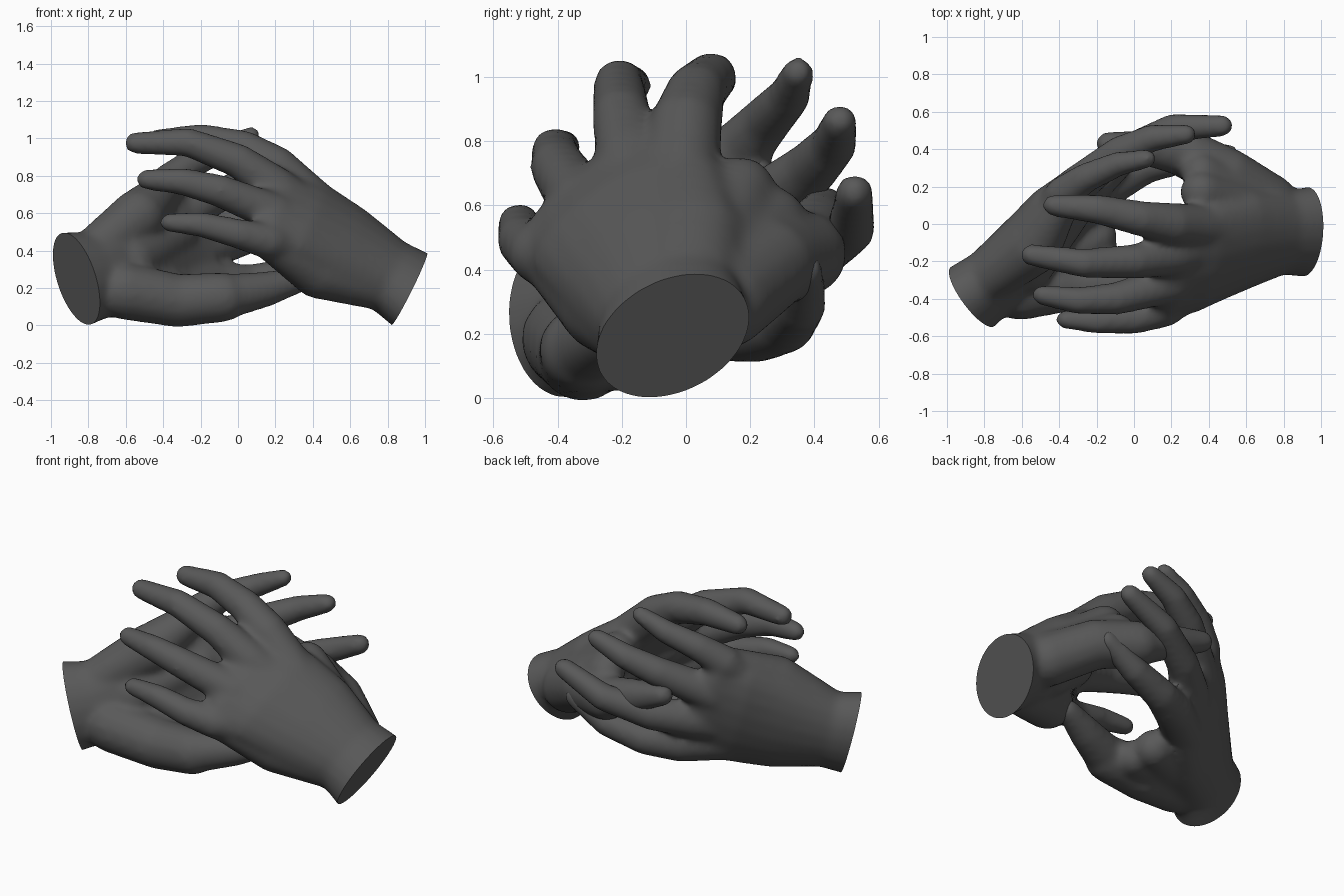
import bpy, bmesh, math
from mathutils import Vector, Matrix

if "Cube" in bpy.data.objects:
    bpy.data.objects.remove(bpy.data.objects["Cube"])

skin = bpy.data.materials.new("dark_grey")
skin.diffuse_color = (0.1, 0.1, 0.1, 1)
skin.use_nodes = True
skin.node_tree.nodes["Principled BSDF"].inputs["Base Color"].default_value = skin.diffuse_color


def frame(wrist, index, middle, pinky, side):
    """Hand frame: x along the hand, y to the thumb side, z out of the palm."""
    w, i, m, p = map(Vector, (wrist, index, middle, pinky))
    e1 = (m - w).normalized()
    e2 = (i - p) - (i - p).dot(e1) * e1
    e2.normalize()
    e3 = e1.cross(e2) * side
    rot = Matrix((e1, e2, e3)).transposed().to_4x4()
    return Matrix.Translation(w) @ rot


def loft(bm, rings):
    """Closed skin over a list of vertex rings."""
    rows = [[bm.verts.new(p) for p in r] for r in rings]
    n = len(rows[0])
    for a, b in zip(rows, rows[1:]):
        for k in range(n):
            bm.faces.new((a[k], a[(k + 1) % n], b[(k + 1) % n], b[k]))
    bm.faces.new(rows[0][::-1])
    bm.faces.new(rows[-1])


def ellipse(c, a, b, ra, rb, n=20):
    return [c + a * ra * math.cos(t) + b * rb * math.sin(t)
            for t in (2 * math.pi * k / n for k in range(n))]


def tube(bm, path, radii):
    """Round tapered limb with rounded ends."""
    pts = [(Vector(p), r) for p, r in zip(path, radii)]
    d0 = (pts[0][0] - pts[1][0]).normalized()
    d1 = (pts[-1][0] - pts[-2][0]).normalized()
    dome = [(math.sin(a), math.cos(a)) for a in (1.3, 0.85, 0.4)]
    full = [(pts[0][0] + d0 * pts[0][1] * h, pts[0][1] * s) for h, s in dome]
    full += pts
    full += [(pts[-1][0] + d1 * pts[-1][1] * h, pts[-1][1] * s) for h, s in dome[::-1]]
    rings = []
    for k, (c, r) in enumerate(full):
        d = (full[min(k + 1, len(full) - 1)][0] - full[max(k - 1, 0)][0]).normalized()
        a = d.cross(Vector((0, 0, 1))).normalized()
        rings.append(ellipse(c, a, d.cross(a), r, r, 14))
    loft(bm, rings)


R = frame((.92, -.05, .2), (-.47, .10, 1.05), (-.58, -.16, .98), (-.40, -.50, .55), 1)
L = frame((-.87, -.38, .25), (.54, .40, .38), (.50, .53, .65), (.10, .33, 1.03), -1)

# palm sections: along, sideways, palmwards, half width, half thickness
palm = [(-.06, 0, .015, .27, .20), (.13, .01, .0, .24, .18), (.4, 0, -.04, .31, .18),
        (.65, -.04, -.10, .34, .15), (.84, -.06, -.13, .34, .11),
        (.94, -.02, -.135, .27, .08)]

# every finger shares one taper from palm to tip, scaled by its thickness
taper = (1, .94, .78, .66, .5)
fingers = {
    .122: [(.45, -.02, .62), (.2, 0, .85), (.03, .03, .95), (-.2, .08, 1), (-.43, .1, .99)],
    .120: [(.45, -.1, .55), (.2, -.17, .74), (0, -.2, .88), (-.27, -.21, .98), (-.55, -.165, .975)],
    .113: [(.45, -.2, .48), (.2, -.32, .6), (-.1, -.4, .72), (-.3, -.41, .77), (-.49, -.38, .78)],
    .104: [(.45, -.24, .4), (.16, -.46, .45), (0, -.51, .49), (-.2, -.52, .54), (-.37, -.51, .55)],
}

# thumb, heel of the palm and the web between thumb and index: base and tip radius
pads = [
    (.155, .135, [(.73, .11, .3), (.5, .265, .42), (.29, .37, .45)]),
    (.125, .065, [(.29, .37, .45), (.05, .41, .54), (-.14, .43, .60)]),
    (.12, .15, [(.8, -.13, .19), (.43, -.25, .29)]),
    (.15, .085, [(.43, -.25, .29), (.14, -.45, .45)]),
    (.14, .115, [(.72, .05, .36), (.36, .17, .64)]),
    (.14, .11, [(.7, .1, .34), (.36, .27, .55)]),
    (.14, .11, [(.6, -.05, .33), (.27, -.2, .56)]),
]


def make_hand(name, target):
    bm = bmesh.new()
    Y, Z = Vector((0, 1, 0)), Vector((0, 0, 1))
    loft(bm, [ellipse(Vector((u, v, w)), Y, Z, hv, hw) for u, v, w, hv, hw in palm])
    bm.transform(R)
    for size, path in fingers.items():
        tube(bm, path, [size * t for t in taper])
    for r0, r1, path in pads:
        n = len(path) - 1
        tube(bm, path, [r0 + (r1 - r0) * k / n for k in range(n + 1)])
    bm.transform(target @ R.inverted())
    bmesh.ops.recalc_face_normals(bm, faces=bm.faces)
    me = bpy.data.meshes.new(name)
    bm.to_mesh(me)
    bm.free()
    ob = bpy.data.objects.new(name, me)
    bpy.context.collection.objects.link(ob)
    bpy.context.view_layer.objects.active = ob
    ob.select_set(True)
    # fuse palm and fingers into one soft skin
    mod = ob.modifiers.new("fuse", 'REMESH')
    mod.mode, mod.voxel_size = 'VOXEL', 0.018
    bpy.ops.object.modifier_apply(modifier="fuse")
    mod = ob.modifiers.new("soften", 'SMOOTH')
    mod.factor, mod.iterations = 0.5, 14
    bpy.ops.object.modifier_apply(modifier="soften")
    # cut the wrist flat
    bm = bmesh.new()
    bm.from_mesh(ob.data)
    cut = bmesh.ops.bisect_plane(bm, geom=bm.verts[:] + bm.edges[:] + bm.faces[:],
                                 plane_co=target.translation,
                                 plane_no=-target.col[0].to_3d(), clear_outer=True)
    rim = [e for e in cut["geom_cut"] if isinstance(e, bmesh.types.BMEdge)]
    bmesh.ops.contextual_create(bm, geom=rim)
    bmesh.ops.recalc_face_normals(bm, faces=bm.faces)
    bm.to_mesh(ob.data)
    bm.free()
    ob.data.materials.clear()
    ob.data.materials.append(skin)
    bpy.ops.object.shade_smooth_by_angle(angle=math.radians(40))
    ob.select_set(False)
    return ob


make_hand("right_side_hand", R)
make_hand("left_side_hand", L)
